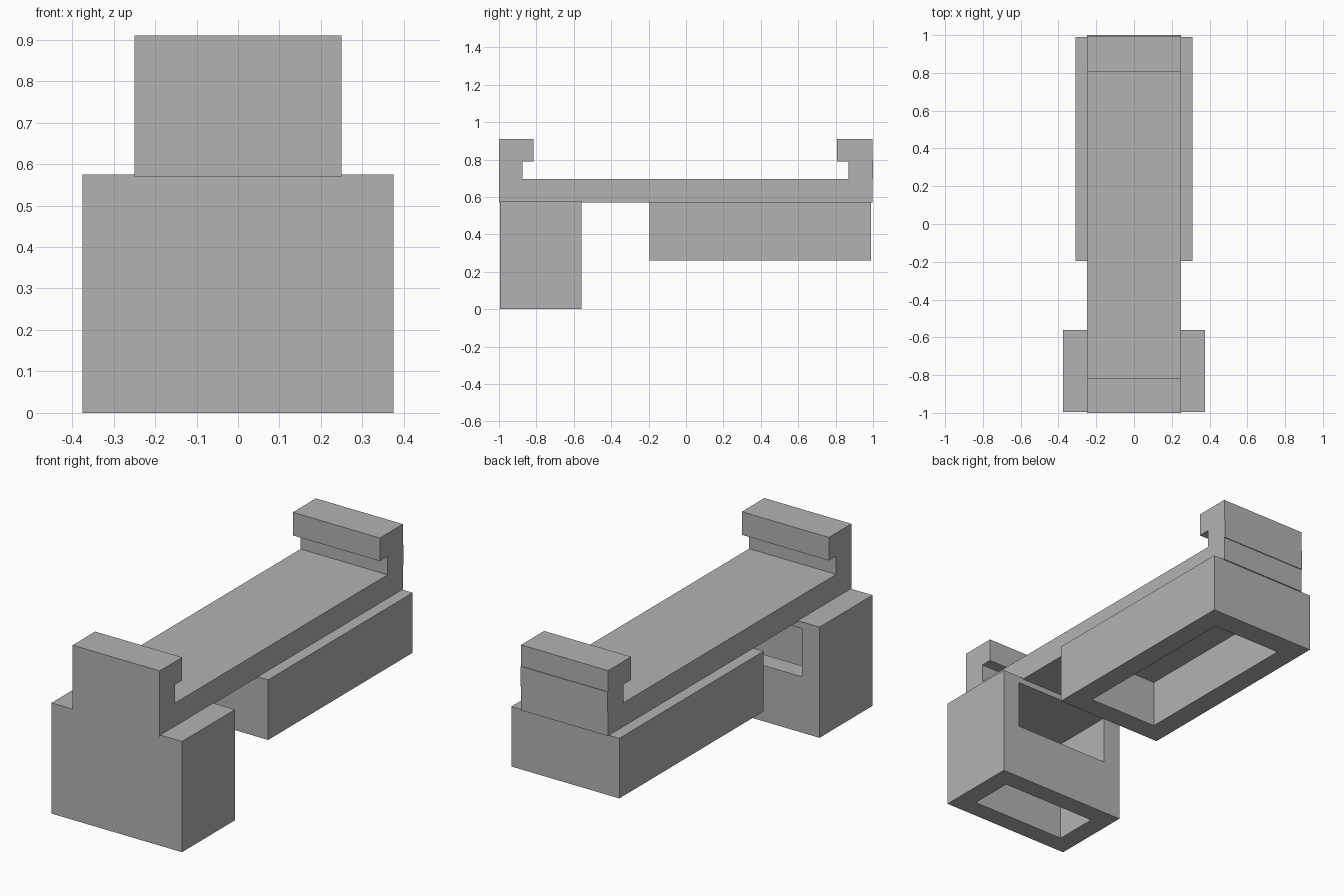
import bpy
import bmesh

if "Cube" in bpy.data.objects:
    bpy.data.objects.remove(bpy.data.objects["Cube"], do_unlink=True)

grey = bpy.data.materials.new("plain_grey")
grey.use_nodes = True
grey.diffuse_color = (0.45, 0.45, 0.45, 1)
grey.node_tree.nodes["Principled BSDF"].inputs["Base Color"].default_value = (0.45, 0.45, 0.45, 1)


def extrude_profile(name, half_width, profile):
    """Sweep a closed (y, z) outline across x, centred on x = 0."""
    bm = bmesh.new()
    face = bm.faces.new([bm.verts.new((-half_width, y, z)) for y, z in profile])
    swept = bmesh.ops.extrude_face_region(bm, geom=[face])["geom"]
    moved = [v for v in swept if isinstance(v, bmesh.types.BMVert)]
    bmesh.ops.translate(bm, verts=moved, vec=(2 * half_width, 0, 0))
    bmesh.ops.recalc_face_normals(bm, faces=bm.faces)
    mesh = bpy.data.meshes.new(name)
    bm.to_mesh(mesh)
    bm.free()
    mesh.materials.append(grey)
    obj = bpy.data.objects.new(name, mesh)
    bpy.context.collection.objects.link(obj)
    return obj


def rect(y0, y1, z0, z1):
    return [(y0, z0), (y1, z0), (y1, z1), (y0, z1)]


def hollow(obj, cutter):
    """Cut the cavity, then discard the cutter."""
    cutter.hide_render = True
    mod = obj.modifiers.new("cavity", "BOOLEAN")
    mod.operation = "DIFFERENCE"
    mod.solver = "EXACT"
    mod.object = cutter
    bpy.context.view_layer.objects.active = obj
    bpy.ops.object.modifier_apply(modifier=mod.name)
    bpy.data.objects.remove(cutter, do_unlink=True)


# Long rail with an inward hook at each end; the back wall has a slight raised band
extrude_profile("hooked_rail", 0.25, [
    (-1, 0.57), (0.996, 0.57), (0.996, 0.695), (1, 0.695), (1, 0.8), (0.996, 0.8),
    (0.996, 0.91), (0.807, 0.91), (0.807, 0.79), (0.87, 0.79), (0.87, 0.695),
    (-0.875, 0.695), (-0.875, 0.79), (-0.815, 0.79), (-0.815, 0.91), (-1, 0.91)])

# Tall front block, open below, with a window through its back wall
front_block = extrude_profile("front_block", 0.375, rect(-0.995, -0.56, 0, 0.575))
hollow(front_block, extrude_profile("front_cavity", 0.275, [
    (-0.895, -0.1), (-0.66, -0.1), (-0.66, 0.29), (-0.5, 0.29), (-0.5, 0.54), (-0.895, 0.54)]))

# Long rear box, open below
rear_box = extrude_profile("rear_box", 0.31, rect(-0.195, 0.99, 0.26, 0.572))
hollow(rear_box, extrude_profile("rear_cavity", 0.2, rect(-0.085, 0.87, 0.1, 0.507)))
